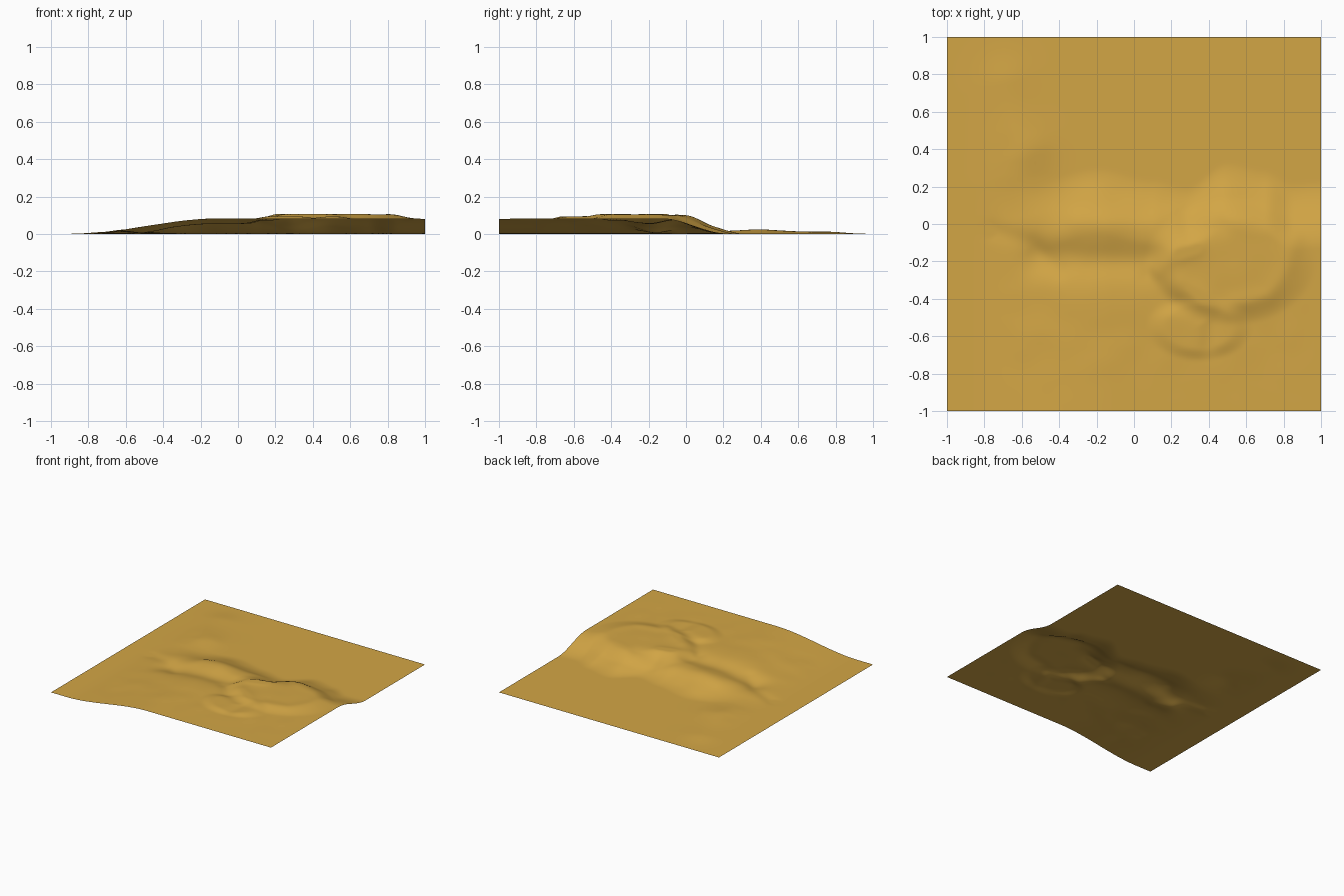
import bpy, bmesh, math
from mathutils import Vector, noise

if "Cube" in bpy.data.objects:
    bpy.data.objects.remove(bpy.data.objects["Cube"])

N = 140  # grid divisions


def ramp(a, b, t):
    """Smooth 0..1 step from a to b (works in either direction)."""
    t = min(1, max(0, (t - a) / (b - a)))
    return t * t * (3 - 2 * t)


def ridge(x, y, path, width):
    """Soft ridge of height 1 along a polyline."""
    p, best = Vector((x, y)), 9.0
    for a, b in zip(path, path[1:]):
        a, b = Vector(a), Vector(b)
        d = b - a
        t = min(1, max(0, (p - a).dot(d) / d.length_squared))
        best = min(best, (p - a - d * t).length)
    return math.exp(-(best / width) ** 2)


def mound(x, y, cx, cy, rx, ry):
    """Flat-topped mound of height 1."""
    return ramp(1.15, 0.7, math.hypot((x - cx) / rx, (y - cy) / ry))


# line of the foot of the northern slope: x, y
FOOT = [(-1, .12), (-.6, .2), (-.2, .3), (.1, .24), (.28, .2), (.5, .33), (.7, .29), (.85, .22), (1, .23)]
# local features: path, width, height
FEATURES = [
    ([(-.5, -.17), (-.25, -.2), (.06, -.2)], .10, -.028),
    ([(-.3, .02), (.05, .01), (.2, .04)], .06, .007),
    ([(-.56, .05), (-.6, .25), (-.58, .4)], .14, .013),
    ([(-.6, .4), (-.68, .75)], .13, .012),
    ([(-.75, -.04), (-.55, -.1), (-.4, -.25)], .05, -.006),
    ([(.12, -.24), (.2, -.17), (.32, -.12)], .05, .010),
    ([(.08, -.28), (.2, -.42), (.42, -.5), (.4, -.65)], .05, -.008),
    ([(.55, -.42), (.72, -.38), (.82, -.22), (.86, -.08)], .05, .004),
    ([(.3, -.03), (.45, 0)], .06, -.010),
    ([(.25, -.33), (.35, -.4)], .06, .006),
]


def foot(x):
    for (x0, y0), (x1, y1) in zip(FOOT, FOOT[1:]):
        if x <= x1 + 1e-6:
            return y0 + (y1 - y0) * ramp(x0, x1, x)
    return FOOT[-1][1]


def height(x, y):
    f = foot(x)
    z = .081 * ramp(-.86, -.12, x) * ramp(f, f - .36, y)
    z += .021 * mound(x, y, .52, -.2, .4, .3)
    z += .013 * mound(x, y, .35, -.55, .25, .16) * ramp(-.35, -.5, y)
    z += sum(h * ridge(x, y, path, w) for path, w, h in FEATURES)
    rough = ramp(1, .75, abs(x)) * ramp(.9, .5, abs(y + .1))
    z += .003 * rough * noise.noise(Vector((x * 6, y * 6, 3))) * ramp(0, .02, z)
    return max(0, min(z, .106))


# terrain sheet
bm = bmesh.new()
bmesh.ops.create_grid(bm, x_segments=N, y_segments=N, size=1)
for v in bm.verts:
    v.co.z = height(v.co.x, v.co.y)
mesh = bpy.data.meshes.new("terrain")
bm.to_mesh(mesh)
bm.free()
mesh.shade_smooth()
terrain = bpy.data.objects.new("terrain", mesh)
bpy.context.collection.objects.link(terrain)

# sandy material
mat = bpy.data.materials.new("sand")
mat.diffuse_color = (0.65, 0.38, 0.06, 1)
mat.use_nodes = True
mat.node_tree.nodes["Principled BSDF"].inputs["Base Color"].default_value = mat.diffuse_color
mesh.materials.append(mat)
